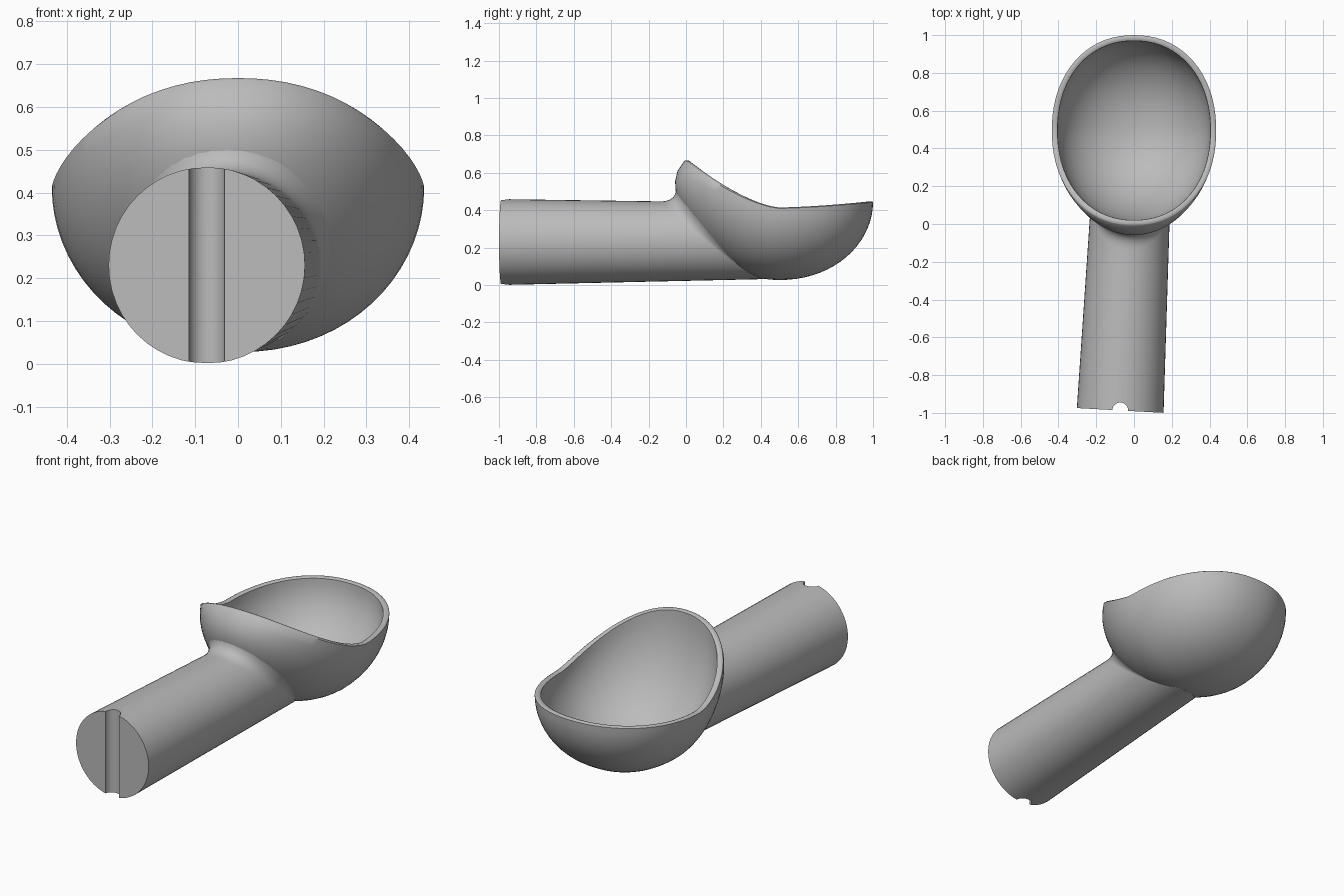
import bpy, bmesh
from math import sin, cos, pi
from mathutils import Vector
from mathutils.bvhtree import BVHTree

if "Cube" in bpy.data.objects:
    bpy.data.objects.remove(bpy.data.objects["Cube"])

grey = bpy.data.materials.new("plain grey")
grey.use_nodes = True
colour = (0.5, 0.5, 0.5, 1)
grey.diffuse_color = colour
grey.node_tree.nodes["Principled BSDF"].inputs["Base Color"].default_value = colour


def loft(name, rings, cap_start=False, cap_end=False):
    """Skin a list of closed rings, optionally capping the ends."""
    bm = bmesh.new()
    loops = [[bm.verts.new(p) for p in ring] for ring in rings]
    n = len(rings[0])
    for a, b in zip(loops, loops[1:]):
        for i in range(n):
            j = (i + 1) % n
            bm.faces.new((a[i], a[j], b[j], b[i]))
    if cap_start:
        bm.faces.new(loops[0])
    if cap_end:
        bm.faces.new(loops[-1])
    bmesh.ops.recalc_face_normals(bm, faces=bm.faces)
    mesh = bpy.data.meshes.new(name)
    bm.to_mesh(mesh)
    bm.free()
    obj = bpy.data.objects.new(name, mesh)
    bpy.context.collection.objects.link(obj)
    mesh.materials.append(grey)
    return obj


def smooth(obj, angle):
    bpy.ops.object.select_all(action="DESELECT")
    obj.select_set(True)
    bpy.context.view_layer.objects.active = obj
    bpy.ops.object.shade_smooth_by_angle(angle=angle)


# Bowl: oval rim that rises towards the handle, lofted down to the bottom
MID_Y = 0.495


def rim_height(y):
    if y < 0.5:
        return 0.41 + 0.245 * ((0.5 - y) / 0.5) ** 1.5
    return 0.41 + 0.033 * ((y - 0.5) / 0.5) ** 1.5


def bowl_ring(phi, inset, bottom, bulge=0, lift=0):
    ring = []
    for i in range(72):
        a = 2 * pi * i / 72
        c, s = cos(a), sin(a)
        k = (abs(c) ** 2.15 + abs(s) ** 2.15) ** (-1 / 2.15)
        top = rim_height(MID_Y + 0.505 * k * s) + lift
        depth = sin(phi) ** 1.02
        size = max(cos(phi), 0.001) ** 0.95
        push = bulge * max(0, -s) ** 3 * (1 - (1 - depth) ** 6) * (1 - depth)
        ring.append(Vector(((0.435 - inset) * k * c * size,
                            MID_Y + (0.505 - inset) * k * s * size - push,
                            top + (bottom - top) * depth)))
    return ring


STEPS = 18
angles = [pi / 2 * i / STEPS for i in range(STEPS + 1)]
outer = [bowl_ring(p, 0, 0.027, 0.1) for p in reversed(angles)]
lip = [bowl_ring(0, 0.007, 0.03, lift=0.005), bowl_ring(0, 0.022, 0.03, lift=0.004)]
inner = [bowl_ring(p, 0.03, 0.065) for p in angles]
bowl = loft("bowl", outer + lip + inner, True, True)
smooth(bowl, 0.9)

# Handle: tapered round bar, slightly off square to the bowl
SIDES = 48


def handle_point(t, a, extra=0):
    r = 0.2295 - 0.018 * t + extra
    dx = r * sin(a)
    return Vector((-0.073 + 0.049 * t + dx, -0.987 + 0.985 * t - 0.055 * dx,
                   0.23 + 0.004 * t + r * cos(a)))


def handle_ring(t):
    return [handle_point(t, 2 * pi * i / SIDES) for i in range(SIDES)]


grip = loft("handle_grip", [handle_ring(0), handle_ring(0.5)], True, True)

# Half-round groove down the end of the handle
bpy.ops.mesh.primitive_cylinder_add(vertices=32, radius=0.042, depth=1,
                                    location=(-0.073, -0.987, 0.23))
cutter = bpy.context.object
cutter.name = "groove_cutter"
cutter.data.materials.append(grey)
cut = grip.modifiers.new("groove", "BOOLEAN")
cut.operation = "DIFFERENCE"
cut.solver = "EXACT"
cut.object = cutter
bpy.context.view_layer.objects.active = grip
bpy.ops.object.modifier_apply(modifier=cut.name)
bpy.data.objects.remove(cutter)
smooth(grip, 0.5)

# Neck: rest of the handle, flaring into the back of the bowl
shell = loft("shell_probe", outer)
probe = bmesh.new()
probe.from_mesh(shell.data)
tree = BVHTree.FromBMesh(probe)
probe.free()
bpy.data.objects.remove(shell)


def meet_bowl(a, extra):
    start, end = handle_point(0.5, a, extra), handle_point(0.9, a, extra)
    way = (end - start).normalized()
    hit = tree.ray_cast(start, way)[0]
    if hit is None or hit.y > 0.42:
        hit = start + way * ((0.42 - start.y) / way.y)
    return hit, way


ARC = 10
flare = [[] for _ in range(ARC + 1)]
for i in range(SIDES):
    a = 2 * pi * i / SIDES
    d = 0.012 + 0.088 * max(0, (cos(a) + 0.4) / 1.4)
    corner, way = meet_bowl(a, 0)
    edge = meet_bowl(a, d if cos(a) > -0.5 else -0.004)[0] + way * 0.004
    begin = corner - way * d
    for k in range(ARC + 1):
        u = k / ARC
        flare[k].append(begin * (1 - u) ** 2 + corner * 2 * u * (1 - u) + edge * u * u)
neck = loft("handle_neck", [handle_ring(0.5), handle_ring(0.8)] + flare)
smooth(neck, 0.9)
